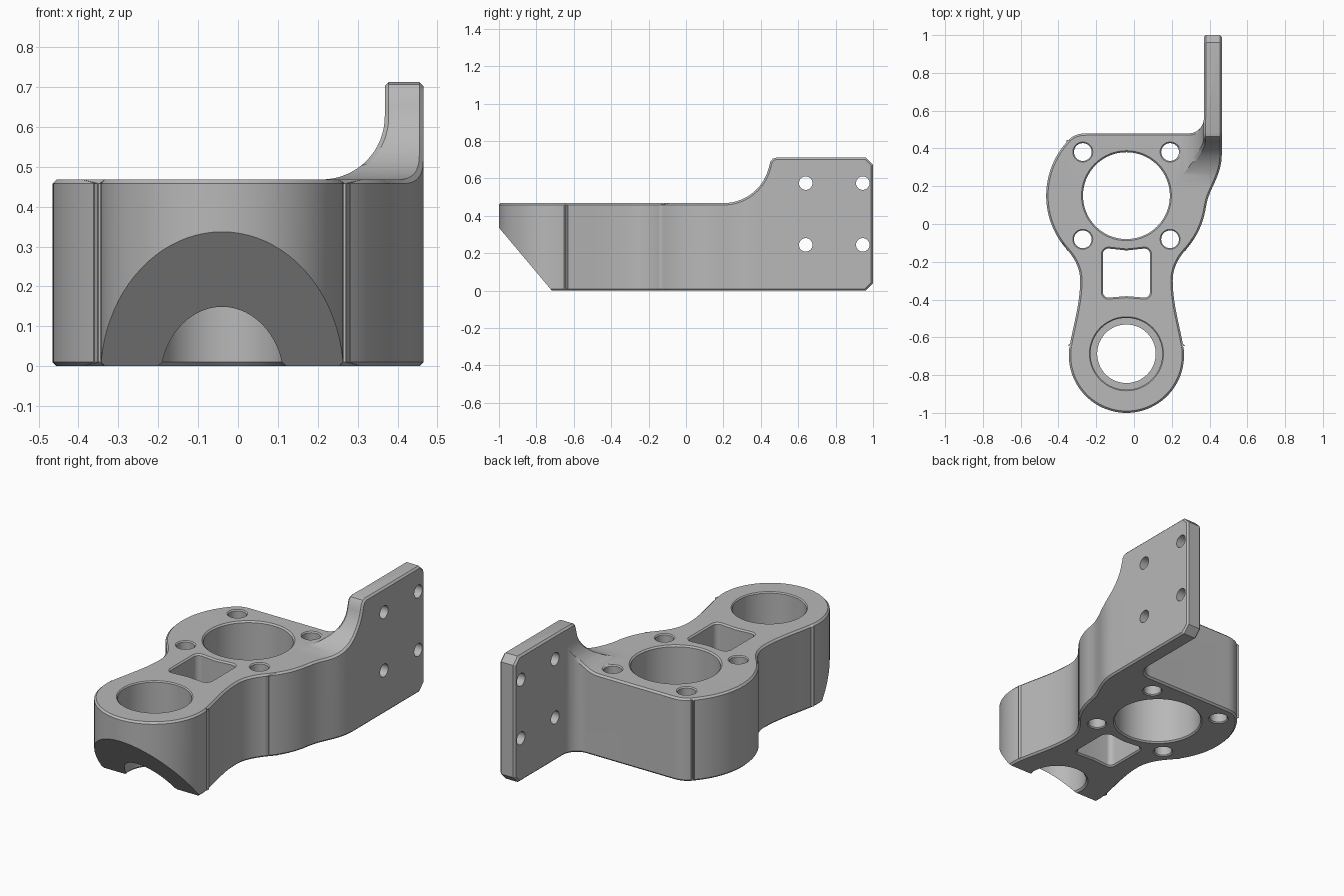
import bpy, bmesh
from math import sin, cos, radians
from mathutils import Vector

if "Cube" in bpy.data.objects:
    bpy.data.objects.remove(bpy.data.objects["Cube"])


def arc(cx, cy, r, a0, a1, n=16):
    angles = [radians(a0 + (a1 - a0) * i / n) for i in range(n + 1)]
    return [(cx + r * cos(a), cy + r * sin(a)) for a in angles]


def bezier(p0, p1, p2, p3, n=10):
    p = [Vector(q) for q in (p0, p1, p2, p3)]
    out = []
    for i in range(n + 1):
        t = i / n
        s = 1 - t
        out.append(tuple(p[0] * s**3 + p[1] * 3 * s * s * t + p[2] * 3 * s * t * t + p[3] * t**3))
    return out


def clean(points):
    """Drop repeated points where two curves join."""
    out = []
    for p in points:
        v = Vector(p)
        if not out or (v - out[-1]).length > 1e-4:
            out.append(v)
    if (out[0] - out[-1]).length < 1e-4:
        out.pop()
    return out


def prism(name, points, rings, axis="z"):
    """Closed solid from an outline; rings are (outward offset, height)."""
    pts = clean(points)
    n = len(pts)
    place = {"z": lambda a, b, h: (a, b, h),
             "x": lambda a, b, h: (h, a, b),
             "y": lambda a, b, h: (a, h, b)}[axis]
    bm = bmesh.new()
    loops = []
    for offset, h in rings:
        loop = []
        for i, p in enumerate(pts):
            t = (pts[(i + 1) % n] - pts[i - 1]).normalized()
            q = p + Vector((t.y, -t.x)) * offset
            loop.append(bm.verts.new(place(q.x, q.y, h)))
        loops.append(loop)
    bm.faces.new(loops[0])
    bm.faces.new(loops[-1])
    for lo, hi in zip(loops, loops[1:]):
        for i in range(n):
            j = (i + 1) % n
            bm.faces.new((lo[i], lo[j], hi[j], hi[i]))
    bmesh.ops.recalc_face_normals(bm, faces=bm.faces)
    mesh = bpy.data.meshes.new(name)
    bm.to_mesh(mesh)
    bm.free()
    obj = bpy.data.objects.new(name, mesh)
    bpy.context.collection.objects.link(obj)
    return obj


def activate(obj):
    bpy.ops.object.select_all(action="DESELECT")
    obj.select_set(True)
    bpy.context.view_layer.objects.active = obj


def cut(obj, cutter):
    mod = obj.modifiers.new("cut", "BOOLEAN")
    mod.operation = "DIFFERENCE"
    mod.solver = "EXACT"
    mod.object = cutter
    activate(obj)
    bpy.ops.object.modifier_apply(modifier=mod.name)
    bpy.data.objects.remove(cutter)


MID = -0.04       # x of the shared hole axis
BORE_Y = 0.15
EYE_Y = -0.695
TOP = 0.468
PLATE_TOP = 0.712

# Plan outline: front eye, waist, main boss, side plate
neck = (bezier((0.26, -0.642), (0.24, -0.53), (0.205, -0.42), (0.205, -0.3))
        + bezier((0.205, -0.3), (0.205, -0.24), (0.229, -0.186), (0.276, -0.134)))
left_neck = [(2 * MID - x, y) for x, y in reversed(neck)]
outline = (arc(MID, EYE_Y, 0.305, 170, 370, 48)
           + neck
           + arc(MID, BORE_Y, 0.425, -42, -8, 10)
           + bezier((0.381, 0.091), (0.395, 0.19), (0.465, 0.25), (0.465, 0.37))
           + [(0.465, 1), (0.37, 1)]
           + arc(0.29, 0.56, 0.08, 0, -90, 10)
           + bezier((-0.25, 0.48), (-0.29, 0.48), (-0.321, 0.472), (-0.351, 0.44), 8)
           + arc(MID, BORE_Y, 0.425, 137, 222, 24)
           + left_neck)
bracket = prism("bracket_body", outline, [(0, 0), (0, 0.8)])

# Side silhouette: low body sweeping up to the plate
sweep = ([(-1.2, TOP)] + arc(0.2, TOP + 0.25, 0.25, -90, -15, 16)
         + [(0.451, 0.69), (0.464, 0.706), (0.485, PLATE_TOP),
            (0.962, PLATE_TOP), (1.05, 0.624), (1.05, 0.9), (-1.2, 0.9)])
cut(bracket, prism("sweep_cutter", sweep, [(0, -0.8), (0, 0.8)], "x"))

# Fillet from the body top to the plate's inner face
base = TOP + 0.0002
fillet = ([(-0.6, base)] + arc(0.21, base + 0.158, 0.158, -90, 0, 16)
          + [(0.368, 0.9), (-0.6, 0.9)])
cut(bracket, prism("fillet_cutter", fillet, [(0, -1.2), (0, 1.2)], "y"))

# Lower rear corner chamfer of the plate
cut(bracket, prism("corner_cutter", [(0.9, -0.06), (1.1, -0.06), (1.1, 0.14)],
                   [(0, -0.8), (0, 0.8)], "x"))

# Small chamfer around all outer edges
bevel = bracket.modifiers.new("edge_chamfer", "BEVEL")
bevel.width = 0.01
bevel.segments = 1
bevel.limit_method = "ANGLE"
bevel.angle_limit = radians(50)
bevel.use_clamp_overlap = False
activate(bracket)
bpy.ops.object.modifier_apply(modifier=bevel.name)

# Sloped underside of the front eye
cut(bracket, prism("slope_cutter", [(-0.633, -0.1), (-1.084, 0.437), (-1.2, 0.437), (-1.2, -0.1)],
                   [(0, -0.8), (0, 0.8)], "x"))


def hole_rings(c):
    """Straight hole with a chamfer c at both rims."""
    return [(c + 0.02, -0.02), (0, c), (0, TOP - c), (c + 0.02, TOP + 0.02)]


# Main bore and the four bolt holes around it
cut(bracket, prism("bore_cutter", arc(MID, BORE_Y, 0.23, 0, 360, 64), hole_rings(0.008)))
for sx in (-1, 1):
    for sy in (-1, 1):
        centre = (MID + sx * 0.231, BORE_Y + sy * 0.231)
        cut(bracket, prism("bolt_cutter", arc(*centre, 0.047, 0, 360, 32), hole_rings(0.006)))

# Stepped hole in the front eye
cut(bracket, prism("eye_cutter", arc(MID, EYE_Y + 0.008, 0.155, 0, 360, 64),
                   [(0.03, -0.02), (0, 0.01), (0, 0.205), (0.035, 0.205),
                    (0.035, TOP - 0.006), (0.061, TOP + 0.02)]))

# Waist window with ends following the two round holes
window = (arc(-0.135, -0.36, 0.03, 180, 265, 6) + [(MID, -0.382)]
          + arc(0.055, -0.36, 0.03, 275, 360, 6)
          + arc(0.055, -0.16, 0.03, 0, 95, 6) + [(MID, -0.14)]
          + arc(-0.135, -0.16, 0.03, 85, 180, 6))
cut(bracket, prism("window_cutter", window, hole_rings(0.008)))

# Plate mounting holes
for y in (0.64, 0.945):
    for z in (0.245, 0.575):
        cut(bracket, prism("plate_hole_cutter", arc(y, z, 0.036, 0, 360, 32),
                           [(0, 0.3), (0, 0.55)], "x"))

# Grey metal finish
grey = bpy.data.materials.new("grey_metal")
grey.use_nodes = True
colour = (0.48, 0.48, 0.48, 1)
grey.diffuse_color = colour
grey.node_tree.nodes["Principled BSDF"].inputs["Base Color"].default_value = colour
bracket.data.materials.clear()
bracket.data.materials.append(grey)
for face in bracket.data.polygons:
    face.material_index = 0
activate(bracket)
bpy.ops.object.shade_smooth_by_angle(angle=radians(25))
